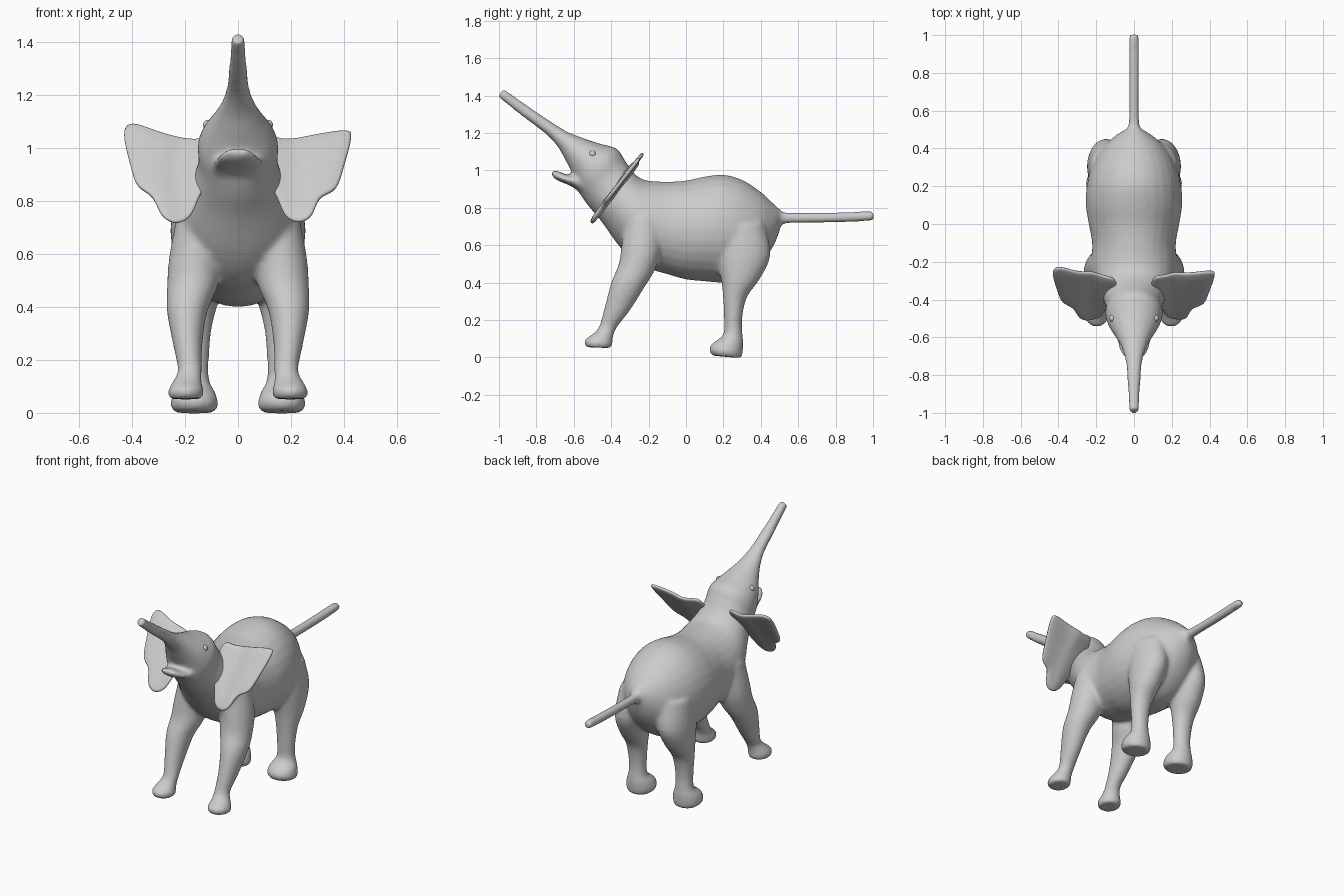
import bpy, bmesh, math
from mathutils import Vector

cube = bpy.data.objects.get("Cube")
if cube:
    bpy.data.objects.remove(cube, do_unlink=True)

GREY = (0.6, 0.6, 0.6, 1)
skin = bpy.data.materials.new("skin grey")
skin.use_nodes = True
skin.diffuse_color = GREY
skin.node_tree.nodes["Principled BSDF"].inputs["Base Color"].default_value = GREY


def spline(keys, steps, closed=False):
    """Catmull-Rom through tuples of any length."""
    n, out = len(keys), []
    pick = (lambda i: keys[i % n]) if closed else (lambda i: keys[min(max(i, 0), n - 1)])
    for i in range(n if closed else n - 1):
        for s in range(steps):
            t = s / steps
            out.append([b + t / 2 * (c - a + t * (2 * a - 5 * b + 4 * c - d + t * (3 * (b - c) + d - a)))
                        for a, b, c, d in zip(pick(i - 1), pick(i), pick(i + 1), pick(i + 2))])
    return out if closed else out + [list(keys[-1])]


def finish(name, bm):
    bmesh.ops.recalc_face_normals(bm, faces=bm.faces)
    mesh = bpy.data.meshes.new(name)
    bm.to_mesh(mesh)
    bm.free()
    mesh.materials.append(skin)
    obj = bpy.data.objects.new(name, mesh)
    bpy.context.collection.objects.link(obj)
    for p in mesh.polygons:
        p.use_smooth = True
    return obj


def bridge(bm, a, b):
    for i in range(len(a)):
        j = (i + 1) % len(a)
        bm.faces.new((a[i], a[j], b[j], b[i]))


def loft(bm, keys, side=1, sides=28):
    """Elliptical rings: (y, z) of one edge, (y, z) of the other, half width, centre x."""
    rings = []
    for y1, z1, y2, z2, w, x in spline(keys, 4):
        mid = Vector((x * side, (y1 + y2) / 2, (z1 + z2) / 2))
        arm = Vector((0, (y1 - y2) / 2, (z1 - z2) / 2))
        ring = []
        for k in range(sides):
            a = math.tau * k / sides
            ring.append(bm.verts.new(mid + arm * math.cos(a) + Vector((w * math.sin(a), 0, 0))))
        rings.append(ring)
    for a, b in zip(rings, rings[1:]):
        bridge(bm, a, b)
    bm.faces.new(rings[0])
    bm.faces.new(rings[-1])


# Rump, back, neck, head and raised trunk in one sweep
torso = [(.505, .79, .505, .69, .035, 0), (.47, .82, .47, .60, .095, 0), (.40, .885, .40, .50, .17, 0),
         (.30, .95, .30, .42, .225, 0), (.20, .977, .20, .40, .25, 0), (.10, .967, .10, .407, .255, 0),
         (0, .946, 0, .417, .24, 0), (-.10, .94, -.10, .445, .222, 0), (-.20, .945, -.24, .49, .225, 0),
         (-.25, .962, -.345, .58, .21, 0), (-.29, 1.0, -.455, .73, .172, 0), (-.33, 1.06, -.53, .82, .15, 0),
         (-.37, 1.117, -.585, .905, .152, 0), (-.46, 1.143, -.61, .985, .13, 0),
         (-.55, 1.173, -.645, 1.055, .093, 0), (-.64, 1.21, -.685, 1.125, .062, 0),
         (-.72, 1.26, -.75, 1.195, .043, 0), (-.85, 1.348, -.876, 1.29, .033, 0),
         (-.975, 1.437, -1.007, 1.395, .026, 0)]
jaw = [(-.45, .98, -.52, .84, .12, 0), (-.57, .98, -.59, .90, .097, 0), (-.63, .977, -.64, .927, .087, 0),
       (-.69, .998, -.69, .947, .065, 0), (-.72, 1.0, -.715, .97, .04, 0)]
tail = [(.44, .80, .44, .68, .06, 0), (.50, .79, .50, .70, .042, 0), (.54, .775, .54, .716, .028, 0),
        (.75, .775, .75, .72, .027, 0), (.97, .782, .97, .728, .027, 0), (1.005, .775, 1.005, .736, .018, 0)]

# Legs, front edge then back edge
front_leg = [(-.33, .75, -.12, .75, .10, .13), (-.345, .60, -.13, .58, .10, .16),
             (-.36, .50, -.17, .46, .096, .172), (-.40, .40, -.225, .37, .077, .192),
             (-.435, .27, -.30, .25, .056, .19), (-.465, .165, -.37, .16, .046, .182),
             (-.50, .125, -.39, .11, .055, .192), (-.545, .09, -.392, .075, .068, .197),
             (-.535, .055, -.40, .05, .062, .197)]
hind_leg = [(.15, .70, .42, .72, .10, .13), (.16, .55, .452, .55, .10, .148),
            (.187, .42, .395, .42, .085, .16), (.198, .32, .325, .32, .066, .165),
            (.203, .20, .30, .20, .055, .165), (.198, .12, .303, .12, .057, .165),
            (.14, .075, .307, .08, .08, .165), (.123, .04, .303, .02, .09, .165),
            (.14, .01, .295, -.004, .078, .165)]

bm = bmesh.new()
for part in (torso, jaw, tail):
    loft(bm, part)
for side in (1, -1):
    loft(bm, front_leg, side)
    loft(bm, hind_leg, side)
body = finish("body", bm)

# Fuse the lofts into one soft skin
fuse = body.modifiers.new("fuse", 'REMESH')
fuse.mode = 'VOXEL'
fuse.voxel_size = 0.011
fuse.use_smooth_shade = True
soften = body.modifiers.new("soften", 'SMOOTH')
soften.factor = 0.5
soften.iterations = 10


# Ears: thin rounded plates leaning back along a slanted plane
def ear(name, outline, dent_x):
    pts = [Vector(p) for p in spline(outline, 5, closed=True)]
    centre = sum(pts, Vector((0, 0))) / len(pts)
    normal = Vector((0, -.79, .61))
    bm = bmesh.new()

    def place(p, offset):
        y = -.51 + (p.y - .73) * .775 - .10 * max(0, .22 - abs(p.x))
        dish = .012 * math.exp(-((abs(p.x) - dent_x) / .06) ** 2)
        return bm.verts.new(Vector((p.x, y, p.y)) + normal * (offset - dish))

    rim = [place(p, 0) for p in pts]
    for sign in (1, -1):
        last = rim
        for scale, thick in ((.98, .007), (.93, .010), (.7, .012), (.4, .012), (.15, .012)):
            ring = [place(centre + (p - centre) * scale, thick * sign) for p in pts]
            bridge(bm, last, ring)
            last = ring
        bm.faces.new(last)
    return finish(name, bm)


ear("left_ear", [(.10, 1.03), (.18, 1.04), (.28, 1.05), (.405, 1.066), (.427, 1.04), (.40, .93), (.37, .85),
                 (.31, .81), (.275, .745), (.23, .728), (.18, .75), (.145, .82), (.10, .90)], .21)
ear("right_ear", [(-.10, 1.02), (-.18, 1.04), (-.29, 1.06), (-.40, 1.092), (-.43, 1.05), (-.405, .93),
                  (-.38, .86), (-.325, .815), (-.285, .745), (-.235, .724), (-.18, .75), (-.145, .82),
                  (-.10, .90)], .21)

# Eyes
for name, side in (("left_eye", 1), ("right_eye", -1)):
    bm = bmesh.new()
    bmesh.ops.create_uvsphere(bm, u_segments=16, v_segments=10, radius=.019)
    eye = finish(name, bm)
    eye.location = (.113 * side, -.50, 1.088)
